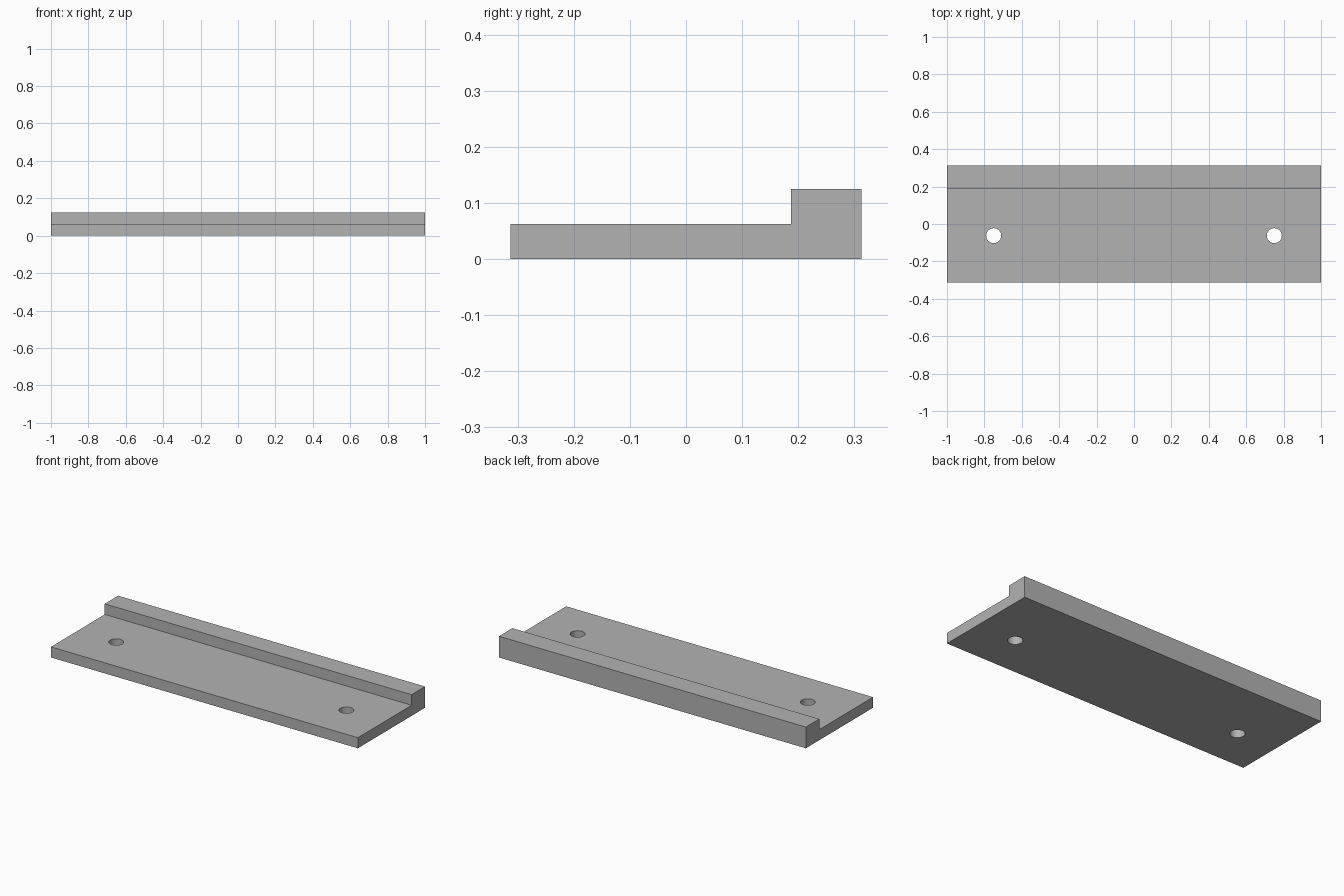
import bpy
import bmesh

cube = bpy.data.objects.get("Cube")
if cube:
    bpy.data.objects.remove(cube, do_unlink=True)

HALF_LENGTH = 1.0
HOLE_X, HOLE_Y, HOLE_RADIUS = 0.75, -0.0625, 0.04

grey = bpy.data.materials.new("plain grey")
grey.use_nodes = True
colour = (0.45, 0.45, 0.45, 1)
grey.diffuse_color = colour
grey.node_tree.nodes["Principled BSDF"].inputs["Base Color"].default_value = colour

# Stepped plate: side profile (y, z) extruded along x
profile = [(-0.3125, 0), (0.3125, 0), (0.3125, 0.125),
           (0.1875, 0.125), (0.1875, 0.0625), (-0.3125, 0.0625)]
bm = bmesh.new()
end_face = bm.faces.new([bm.verts.new((-HALF_LENGTH, y, z)) for y, z in profile])
extruded = bmesh.ops.extrude_face_region(bm, geom=[end_face])["geom"]
bmesh.ops.translate(bm, vec=(2 * HALF_LENGTH, 0, 0),
                    verts=[v for v in extruded if isinstance(v, bmesh.types.BMVert)])
bmesh.ops.recalc_face_normals(bm, faces=bm.faces)
mesh = bpy.data.meshes.new("stepped_plate")
bm.to_mesh(mesh)
bm.free()
plate = bpy.data.objects.new("stepped_plate", mesh)
bpy.context.collection.objects.link(plate)
mesh.materials.append(grey)

# Two round through holes
for side in (-1, 1):
    bpy.ops.mesh.primitive_cylinder_add(vertices=48, radius=HOLE_RADIUS, depth=0.4,
                                        location=(side * HOLE_X, HOLE_Y, 0))
    cutter = bpy.context.object
    cutter.name = "hole_cutter"
    cutter.hide_render = True
    cutter.data.materials.append(grey)
    bpy.ops.object.select_all(action="DESELECT")
    plate.select_set(True)
    bpy.context.view_layer.objects.active = plate
    cut = plate.modifiers.new("hole", "BOOLEAN")
    cut.operation = "DIFFERENCE"
    cut.solver = "EXACT"
    cut.object = cutter
    bpy.ops.object.modifier_apply(modifier=cut.name)
    bpy.data.objects.remove(cutter, do_unlink=True)

# Smooth hole walls, crisp edges elsewhere
bpy.ops.object.shade_smooth_by_angle()
